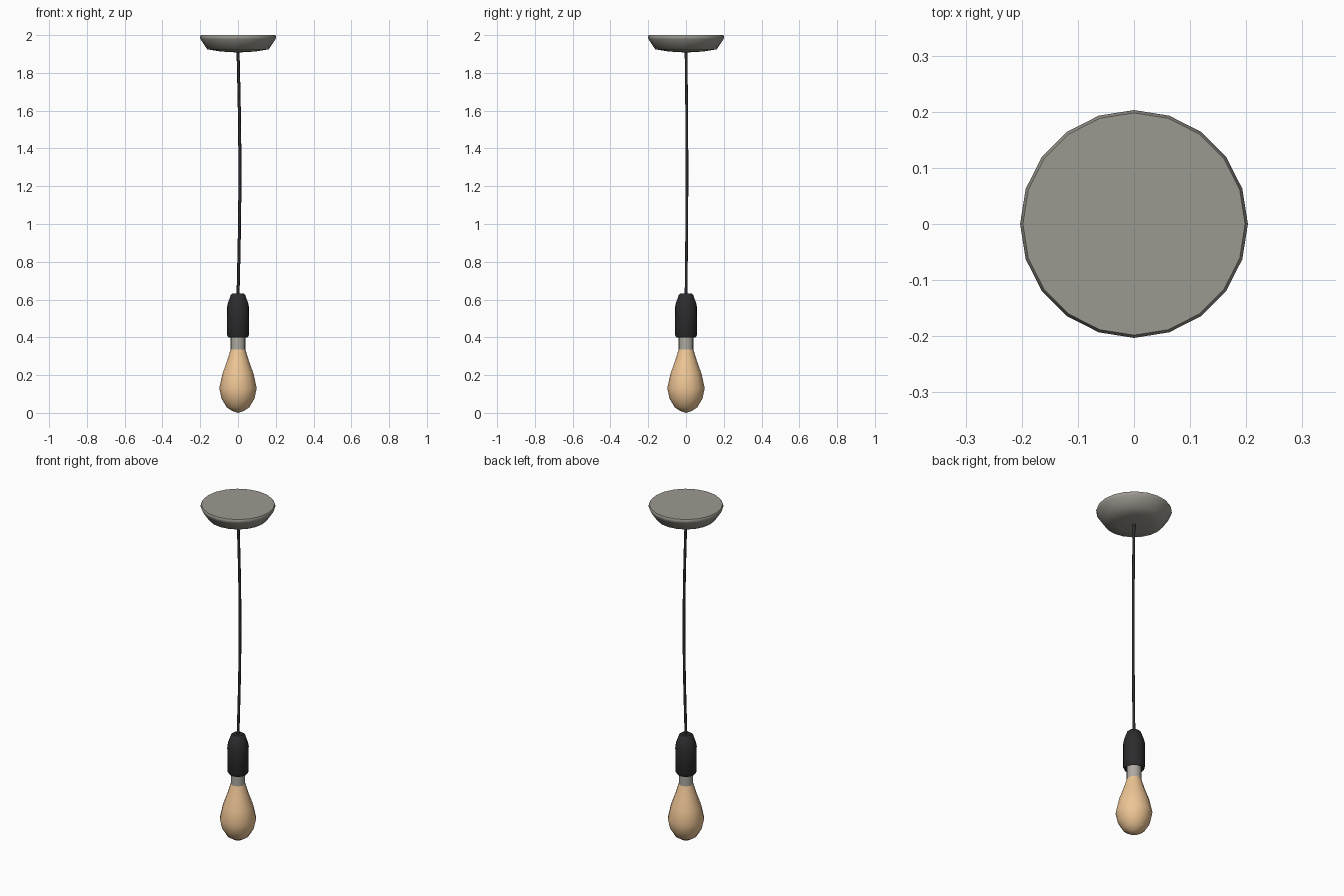
import bpy, bmesh, math

if "Cube" in bpy.data.objects:
    bpy.data.objects.remove(bpy.data.objects["Cube"])


def material(name, rgb):
    m = bpy.data.materials.new(name)
    m.diffuse_color = (*rgb, 1)
    m.use_nodes = True
    m.node_tree.nodes["Principled BSDF"].inputs["Base Color"].default_value = m.diffuse_color
    return m


def smooth(ob, angle):
    bpy.ops.object.select_all(action='DESELECT')
    ob.select_set(True)
    bpy.context.view_layer.objects.active = ob
    bpy.ops.object.shade_smooth_by_angle(angle=math.radians(angle))


def lathe(name, profile, sides, mat=None, angle=40):
    """Revolve (radius, z) points, listed bottom to top, about the z axis."""
    bm = bmesh.new()
    rings = []
    for r, z in profile:
        n = sides if r > 0 else 1
        rings.append([bm.verts.new((r * math.cos(math.tau * i / sides),
                                    r * math.sin(math.tau * i / sides), z)) for i in range(n)])
    for a, b in zip(rings, rings[1:]):
        for i in range(sides):
            j = (i + 1) % sides
            quad = [a[i % len(a)], a[j % len(a)], b[j % len(b)], b[i % len(b)]]
            bm.faces.new(list(dict.fromkeys(quad)))
    bmesh.ops.recalc_face_normals(bm, faces=bm.faces)
    me = bpy.data.meshes.new(name)
    bm.to_mesh(me)
    bm.free()
    ob = bpy.data.objects.new(name, me)
    bpy.context.collection.objects.link(ob)
    if mat:
        me.materials.append(mat)
    smooth(ob, angle)
    return ob


black = material("black_plastic", (0.025, 0.025, 0.027))
amber = material("amber_glass", (0.85, 0.56, 0.30))
stone = material("warm_grey", (0.33, 0.32, 0.28))
metal = material("cap_metal", (0.42, 0.40, 0.36))

# Ceiling canopy
lathe("ceiling_canopy", [(0, 1.908), (0.09, 1.913), (0.163, 1.925), (0.198, 1.978),
                         (0.203, 1.99), (0.198, 2.0), (0, 2.0)], 20, stone, 50)

# Lamp holder
lathe("lamp_holder", [(0, 0.41), (0.044, 0.41), (0.05, 0.398), (0.058, 0.412), (0.059, 0.555),
                      (0.054, 0.58), (0.038, 0.625), (0.03, 0.632), (0, 0.632)], 16, black)

# Bulb cap and glass
lathe("bulb_cap", [(0, 0.32), (0.039, 0.32), (0.039, 0.42), (0, 0.42)], 16, metal)
lathe("bulb_glass", [(0, 0.0), (0.03, 0.01), (0.06, 0.03), (0.087, 0.075), (0.099, 0.13),
                     (0.083, 0.205), (0.058, 0.275), (0.038, 0.34), (0, 0.34)], 16, amber, 50)

# Slightly bowed cord
cu = bpy.data.curves.new("cord", 'CURVE')
cu.dimensions = '3D'
cu.bevel_depth = 0.008
cu.bevel_resolution = 1
cu.use_fill_caps = True
sp = cu.splines.new('POLY')
steps = 12
sp.points.add(steps)
for i, p in enumerate(sp.points):
    t = i / steps
    bow = math.sin(math.pi * t)
    p.co = (0.01 * bow, 0.005 * bow, 0.62 + 1.3 * t, 1)
    sp.use_smooth = True
cu.materials.append(black)
cord = bpy.data.objects.new("cord", cu)
bpy.context.collection.objects.link(cord)
